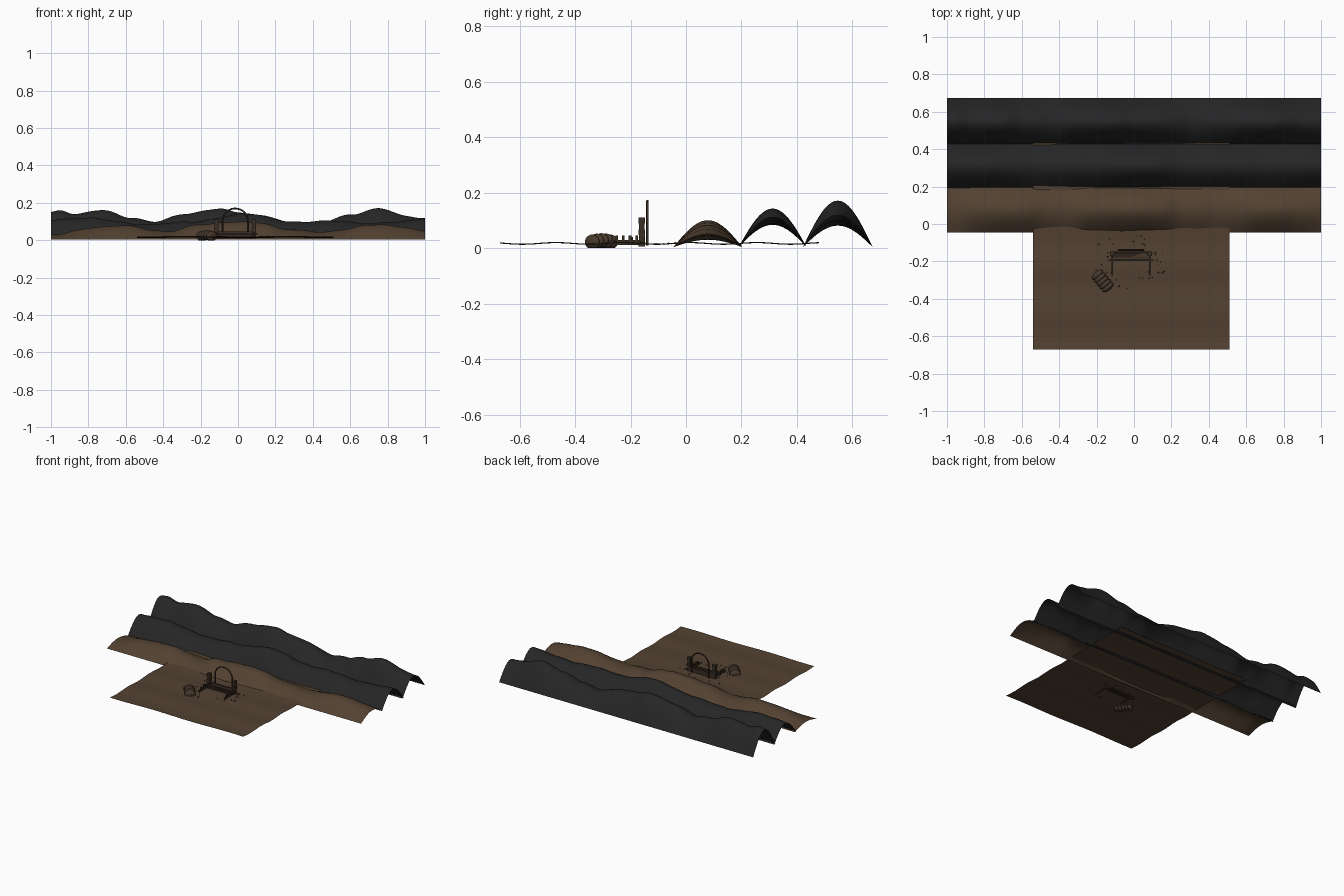
import bpy, bmesh, math, random
from mathutils import Vector

if "Cube" in bpy.data.objects:
    bpy.data.objects.remove(bpy.data.objects["Cube"])

random.seed(4)


def material(name, rgb):
    m = bpy.data.materials.new(name)
    m.diffuse_color = (*rgb, 1)
    m.use_nodes = True
    m.node_tree.nodes["Principled BSDF"].inputs["Base Color"].default_value = m.diffuse_color
    return m


EARTH = material("earth brown", (0.085, 0.053, 0.031))
SLATE = material("dark slate", (0.019, 0.019, 0.020))
WOOD = material("dark wood", (0.040, 0.027, 0.017))
STONE = material("brown stone", (0.065, 0.042, 0.026))


def finish(name, bm, mat, smooth=True):
    me = bpy.data.meshes.new(name)
    bm.to_mesh(me)
    bm.free()
    me.materials.append(mat)
    for p in me.polygons:
        p.use_smooth = smooth
    ob = bpy.data.objects.new(name, me)
    bpy.context.collection.objects.link(ob)
    return ob


def sheet(name, x0, x1, y0, y1, nx, ny, height, mat):
    """Open grid whose z comes from height(x, y)."""
    bm = bmesh.new()
    rows = []
    for j in range(ny + 1):
        y = y0 + (y1 - y0) * j / ny
        xs = [x0 + (x1 - x0) * i / nx for i in range(nx + 1)]
        rows.append([bm.verts.new((x, y, height(x, y))) for x in xs])
    for a, b in zip(rows, rows[1:]):
        for i in range(nx):
            bm.faces.new((a[i], a[i + 1], b[i + 1], b[i]))
    return finish(name, bm, mat)


def crest(points, x):
    """Smoothly interpolated crest height."""
    for (xa, za), (xb, zb) in zip(points, points[1:]):
        if x <= xb:
            t = max(0, (x - xa) / (xb - xa))
            return za + (zb - za) * t * t * (3 - 2 * t)
    return points[-1][1]


def ridge(name, y0, y1, points, mat):
    def height(x, y):
        t = (y - y0) / (y1 - y0)
        top = crest(points, x) + 0.002 * math.sin(41 * x + y0 * 9)
        return 0.004 + (top - 0.004) * math.sin(math.pi * t)
    return sheet(name, -1, 1, y0, y1, 100, 20, height, mat)


def box(bm, lo, hi):
    v = bmesh.ops.create_cube(bm, size=1)["verts"]
    for p in v:
        p.co = Vector([(a + b) / 2 + c * (b - a) for a, b, c in zip(lo, hi, p.co)])


def ground_z(x, y):
    return 0.017 + 0.003 * math.sin(26 * y + 1.2) + 0.002 * math.sin(11 * x + 4 * y)


# Rolling ground and three hill ridges
sheet("ground", -0.54, 0.51, -0.67, 0.48, 60, 66, ground_z, EARTH)
ridge("near_ridge", -0.045, 0.203, [(-1, .03), (-.75, .07), (-.62, .08), (-.38, .047),
      (-.2, .085), (0, .10), (.12, .095), (.25, .06), (.45, .045), (.75, .085),
      (.88, .072), (1, .05)], EARTH)
ridge("middle_ridge", 0.19, 0.435, [(-1, .11), (-.8, .12), (-.5, .085), (-.25, .10),
      (.05, .143), (.3, .098), (.5, .105), (.7, .09), (.85, .10), (1, .115)], SLATE)
ridge("far_ridge", 0.422, 0.673, [(-1, .15), (-.95, .16), (-.87, .14), (-.73, .163),
      (-.57, .12), (-.45, .10), (-.28, .142), (-.1, .17), (0, .15), (.13, .133),
      (.32, .083), (.45, .10), (.6, .137), (.76, .172), (.9, .13), (1, .117)], SLATE)

# Gate: two posts of stacked blocks, side rails, cross beams
CX = -0.015
bm = bmesh.new()
for s in (-1, 1):
    x = CX + s * 0.1
    for k in range(5):
        w = 0.010 if k % 2 else 0.012
        box(bm, (x - w, -0.16 - w, 0.005 + k * 0.021), (x + w, -0.16 + w, 0.026 + k * 0.021))
finish("gate_posts", bm, WOOD, False)

bm = bmesh.new()
for s in (-1, 1):
    x = CX + s * 0.1
    box(bm, (x - 0.004, -0.275, 0.012), (x + 0.004, -0.17, 0.030))
    for k in range(4):
        y = -0.25 + k * 0.024
        box(bm, (x - 0.004, y - 0.005, 0.015), (x + 0.004, y + 0.005, 0.045))
finish("side_rails", bm, WOOD, False)

bm = bmesh.new()
box(bm, (CX - 0.12, -0.199, 0.030), (CX + 0.118, -0.191, 0.040))
box(bm, (CX - 0.1, -0.155, 0.010), (CX + 0.1, -0.148, 0.046))
for k in range(7):
    y = -0.188 + k * 0.006
    box(bm, (CX - 0.098, y - 0.0022, 0.012), (CX + 0.098, y + 0.0022, 0.024))
finish("beams_and_planks", bm, WOOD, False)

# Tall hoop behind the posts
cu = bpy.data.curves.new("hoop_arch", "CURVE")
cu.dimensions = "3D"
cu.bevel_depth = 0.0045
cu.bevel_resolution = 2
cu.use_fill_caps = True
R = 0.068
path = [(CX - R, -0.139, 0.01)]
path += [(CX - R * math.cos(math.pi * i / 20), -0.139, 0.102 + R * math.sin(math.pi * i / 20))
         for i in range(21)]
path += [(CX + R, -0.139, 0.01)]
sp = cu.splines.new("POLY")
sp.points.add(len(path) - 1)
for p, c in zip(sp.points, path):
    p.co = (*c, 1)
cu.materials.append(WOOD)
bpy.context.collection.objects.link(bpy.data.objects.new("hoop_arch", cu))

# Row of rounded boulders lying diagonally
bm = bmesh.new()
for k in range(5):
    t = k / 4
    c = Vector((-0.195 + 0.055 * t, -0.272 - 0.066 * t, 0.022 + 0.005 * math.sin(math.pi * t)))
    vs = bmesh.ops.create_icosphere(bm, subdivisions=3, radius=1)["verts"]
    along = Vector((0.64, -0.77, 0))
    across = Vector((0.77, 0.64, 0))
    for v in vs:
        p = v.co.copy()
        v.co = c + along * p.x * 0.017 + across * p.y * 0.036 + Vector((0, 0, p.z * 0.027))
for v in bm.verts:
    v.co.z = max(v.co.z, 0)
finish("boulder_row", bm, STONE)

# Scattered pebbles
bm = bmesh.new()
for k in range(36):
    a, r = random.uniform(0, math.tau), random.uniform(0.12, 0.21)
    x, y = CX + r * math.cos(a), -0.19 + 0.75 * r * math.sin(a)
    size = random.uniform(0.002, 0.005)
    for v in bmesh.ops.create_icosphere(bm, subdivisions=1, radius=size)["verts"]:
        v.co += Vector((x, y, ground_z(x, y) + size * 0.4))
finish("pebbles", bm, WOOD, False)
